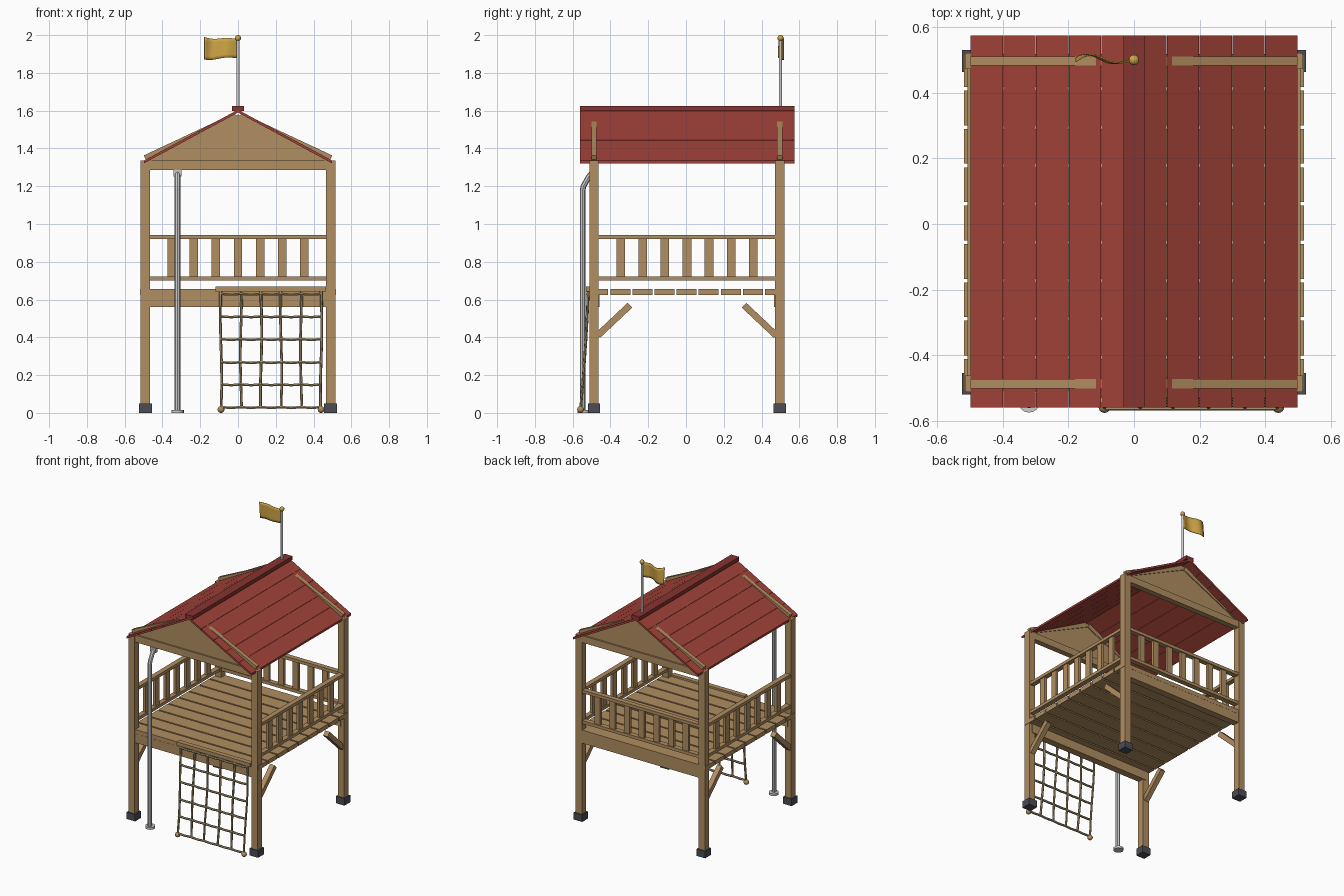
import bpy, bmesh, math
from mathutils import Vector

if "Cube" in bpy.data.objects:
    bpy.data.objects.remove(bpy.data.objects["Cube"])


def material(name, rgb):
    m = bpy.data.materials.new(name)
    m.diffuse_color = (*rgb, 1)
    m.use_nodes = True
    m.node_tree.nodes["Principled BSDF"].inputs["Base Color"].default_value = m.diffuse_color
    return m


WOOD = material("wood", (0.44, 0.27, 0.12))
RED = material("red_paint", (0.36, 0.055, 0.04))
CAP = material("dark_red_paint", (0.24, 0.035, 0.03))
DARK = material("dark_foot", (0.07, 0.075, 0.09))
ROPE = material("rope", (0.40, 0.31, 0.17))
GOLD = material("gold", (0.62, 0.37, 0.06))
FRONT, BACK, SIDE = -0.487, 0.497, 0.49      # post centre lines


def mesh_object(name, bm, mat):
    bmesh.ops.recalc_face_normals(bm, faces=bm.faces)
    me = bpy.data.meshes.new(name)
    bm.to_mesh(me)
    bm.free()
    ob = bpy.data.objects.new(name, me)
    bpy.context.collection.objects.link(ob)
    if mat:
        me.materials.append(mat)
    return ob


def box(name, x, y, z, mat=WOOD):
    """Box from (min, max) pairs."""
    bm = bmesh.new()
    bmesh.ops.create_cube(bm, size=1)
    for v in bm.verts:
        v.co = [(a + b) / 2 + c * (b - a) for (a, b), c in zip((x, y, z), v.co)]
    return mesh_object(name, bm, mat)


def prism(name, pts, axis, lo, hi, mat=WOOD):
    """Flat outline extruded along x or y; outline is (other axis, z)."""
    bm = bmesh.new()
    place = (lambda p: (lo, p[0], p[1])) if axis == "x" else (lambda p: (p[0], lo, p[1]))
    face = bm.faces.new([bm.verts.new(place(p)) for p in pts])
    ext = bmesh.ops.extrude_face_region(bm, geom=[face])["geom"]
    step = Vector((hi - lo, 0, 0) if axis == "x" else (0, hi - lo, 0))
    bmesh.ops.translate(bm, vec=step, verts=[g for g in ext if isinstance(g, bmesh.types.BMVert)])
    return mesh_object(name, bm, mat)


def bar(a, b, t):
    """Outline of a square-ended bar of thickness t running from a to b."""
    a, b = Vector(a), Vector(b)
    d = (b - a).normalized()
    n = Vector((-d.y, d.x)) * t / 2
    return [a + n, b + n, b - n, a - n]


def smooth(ob, angle=40):
    bpy.ops.object.select_all(action="DESELECT")
    ob.select_set(True)
    bpy.context.view_layer.objects.active = ob
    bpy.ops.object.shade_smooth_by_angle(angle=math.radians(angle))


def cylinder(name, loc, r, h, mat=None, sides=16):
    bm = bmesh.new()
    bmesh.ops.create_cone(bm, cap_ends=True, segments=sides, radius1=r, radius2=r, depth=h)
    bmesh.ops.translate(bm, vec=loc, verts=bm.verts)
    smooth(mesh_object(name, bm, mat))


def ball(name, loc, r, mat):
    bm = bmesh.new()
    bmesh.ops.create_uvsphere(bm, u_segments=16, v_segments=10, radius=r)
    bmesh.ops.translate(bm, vec=loc, verts=bm.verts)
    smooth(mesh_object(name, bm, mat), 60)


def tube(name, pts, r, mat=None, res=2):
    cu = bpy.data.curves.new(name, "CURVE")
    cu.dimensions = "3D"
    cu.bevel_depth, cu.bevel_resolution, cu.use_fill_caps = r, res, True
    sp = cu.splines.new("POLY")
    sp.points.add(len(pts) - 1)
    for p, q in zip(sp.points, pts):
        p.co = (*q, 1)
    ob = bpy.data.objects.new(name, cu)
    bpy.context.collection.objects.link(ob)
    if mat:
        cu.materials.append(mat)
    bpy.ops.object.select_all(action="DESELECT")
    ob.select_set(True)
    bpy.context.view_layer.objects.active = ob
    bpy.ops.object.convert(target="MESH")
    smooth(bpy.context.object)


# Posts, feet and diagonal braces
for sx in (-1, 1):
    for y, inward in ((FRONT, 1), (BACK, -1)):
        x = sx * SIDE
        box("post", (x - .025, x + .025), (y - .025, y + .025), (0.02, 1.335))
        box("post_foot", (x - .034, x + .034), (y - .033, y + .033), (0, 0.05), DARK)
        prism("brace", bar((y + inward * .02, .41), (y + inward * .19, .57), .035),
              "x", x - .018, x + .018)

# Deck planks and the two beams below them
for i in range(9):
    y = -0.518 + i * 0.117
    lo, hi = max(y, -0.506), min(y + 0.106, 0.518)
    box("deck_plank", (-.518, .518), (lo, hi), (.625, .655))
for y in (FRONT, BACK):
    box("deck_beam", (-SIDE, SIDE), (y - .02, y + .03) if y < 0 else (y - .03, y + .02), (.56, .625))

# Railings on both sides and the back
SPOTS = [(i - 3) * 0.117 for i in range(7)]
for z in (.70, .92):
    box("back_rail", (-.465, .465), (BACK - .018, BACK + .018), (z, z + .022))
    for x in (-SIDE, SIDE):
        box("side_rail", (x - .018, x + .018), (-.465, .475), (z, z + .022))
for s in SPOTS:
    box("back_baluster", (s - .022, s + .022), (BACK - .01, BACK + .01), (.72, .922))
    for x in (-SIDE, SIDE):
        box("side_baluster", (x - .01, x + .01), (s - .018, s + .028), (.72, .922))

# Gable ends: tie beam, infill triangle, rafters
for y in (FRONT, BACK):
    box("tie_beam", (-SIDE, SIDE), (y - .02, y + .02), (1.285, 1.335))
    prism("gable_panel", [(-.47, 1.335), (.47, 1.335), (0, 1.58)], "y", y - .008, y + .008)
    for s in (-1, 1):
        prism("rafter", bar((s * .49, 1.345), (s * .01, 1.57), .04), "y", y - .014, y + .014)

# Roof boards on each slope and the ridge cap
for s in (-1, 1):
    for i in range(5):
        a, b = i * 0.1, i * 0.1 + 0.0985
        top = lambda x: 1.605 - 0.54 * x
        prism("roof_board", [(s * a, top(a)), (s * b, top(b)), (s * b, top(b) - .015), (s * a, top(a) - .015)],
              "y", -.56, .575, RED)
box("ridge_cap", (-.032, .032), (-.56, .575), (1.598, 1.624), CAP)

# Sliding pole with floor flange and top collar
tube("slide_pole", [(-.32, -.547, .005), (-.32, -.547, 1.18), (-.32, -.543, 1.2),
                    (-.32, -.515, 1.25), (-.32, -.50, 1.268), (-.32, -.485, 1.272)], .015)
cylinder("pole_flange", (-.32, -.542, .008), .033, .016)
box("pole_collar", (-.342, -.298), (-.512, -.49), (1.252, 1.286), None)


# Climbing net hanging from a wooden bar
def net_y(z):
    return -.518 - .042 * (1 - z / .65) ** 1.4


XS = [-.09 + i * .106 for i in range(6)]
ZS = [.03, .15, .268, .39, .51, .63]
box("net_bar", (-.12, .465), (-.53, -.495), (.642, .668))
for i, x in enumerate(XS):
    pts = [(x + .004 * math.sin(i * 2 + z * 9), net_y(z), z) for z in ZS + [.648]]
    tube("net_upright_rope", pts, .0075, ROPE, 1)
for j, z in enumerate(ZS):
    pts = [(XS[0] + k * .053, net_y(z) - .004, z - .003 * (k % 2)) for k in range(11)]
    tube("net_cross_rope", pts, .0075, ROPE, 1)
for x in (XS[0], XS[-1]):
    ball("net_end_knob", (x, net_y(.02), .018), .018, WOOD)

# Flag pole, finial and waving flag
cylinder("flag_pole", (0, .5, 1.79), .0085, .38)
ball("flag_finial", (0, .5, 1.984), .016, GOLD)
bm = bmesh.new()
bmesh.ops.create_grid(bm, x_segments=16, y_segments=6, size=0.5)
for v in bm.verts:
    t, h = 0.5 - v.co.x, v.co.y
    wave = math.sin(t * 2 * math.pi + h * .6) * t ** .5
    v.co = (-.005 - .173 * t, .5 - .019 * wave, 1.93 + h * (.10 + .015 * t) + .006 * wave)
flag = mesh_object("flag", bm, GOLD)
sol = flag.modifiers.new("thickness", "SOLIDIFY")
sol.thickness, sol.offset = .004, 0
smooth(flag, 60)
